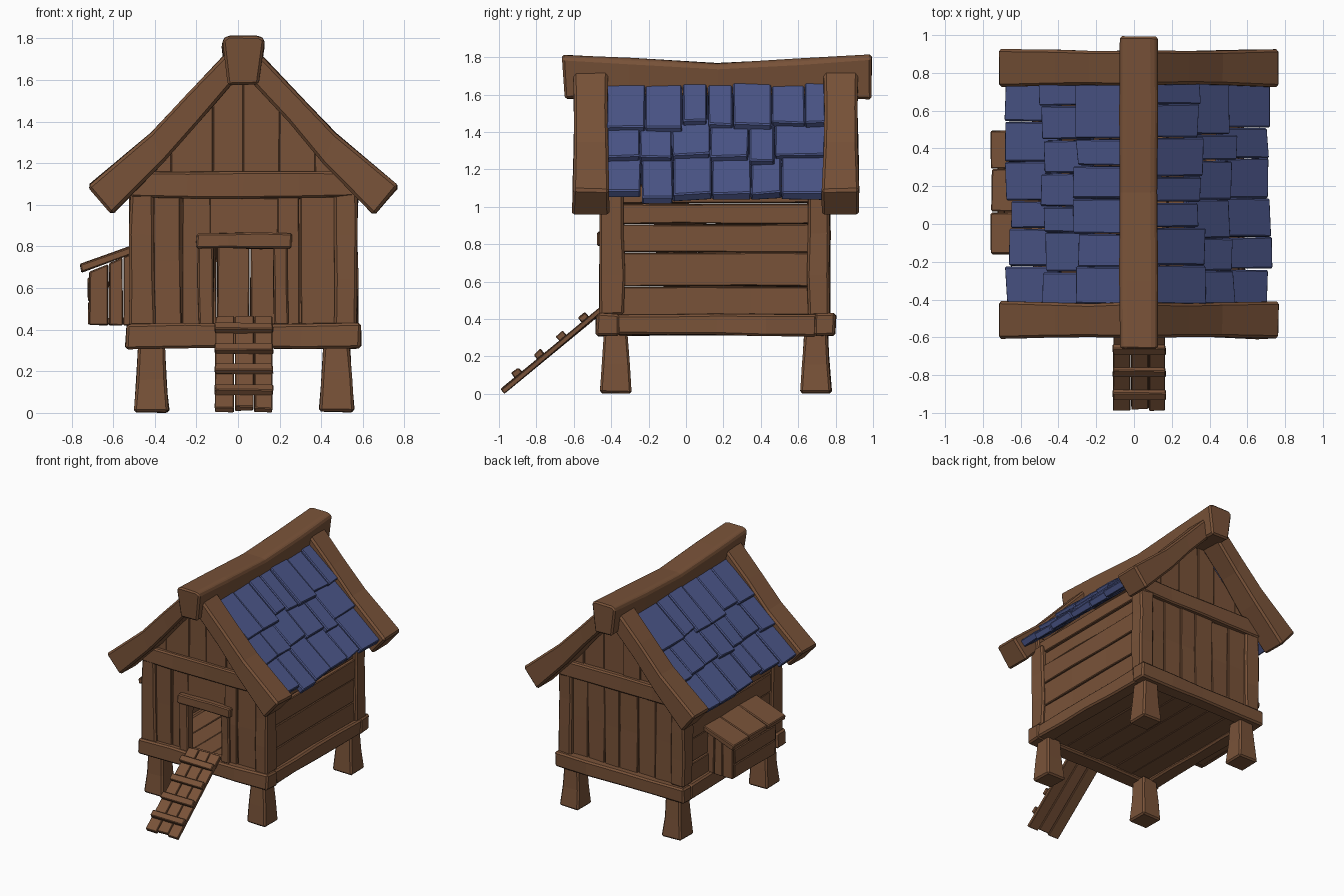
import bpy, bmesh, random
from mathutils import Vector

if "Cube" in bpy.data.objects:
    bpy.data.objects.remove(bpy.data.objects["Cube"])

random.seed(7)
CX = 0.025                                   # symmetry plane of the hut


def material(name, rgb):
    m = bpy.data.materials.new(name)
    m.diffuse_color = (*rgb, 1)
    m.use_nodes = True
    m.node_tree.nodes["Principled BSDF"].inputs["Base Color"].default_value = m.diffuse_color
    return m


WOOD = material("brown wood", (0.19, 0.085, 0.040))
BLUE = material("blue shingle", (0.072, 0.095, 0.255))


def loft(bm, rings, jitter=0.004):
    """Skin a closed solid through rings of equal point count."""
    rows = [[bm.verts.new(Vector(p) + Vector([random.uniform(-jitter, jitter) for _ in range(3)]))
             for p in ring] for ring in rings]
    n = len(rows[0])
    for a, b in zip(rows, rows[1:]):
        for i in range(n):
            bm.faces.new((a[i], a[(i + 1) % n], b[(i + 1) % n], b[i]))
    bm.faces.new(rows[0])
    bm.faces.new(rows[-1])


def box(bm, x, y, z, axis=2, cuts=1, jitter=0.004):
    """Hand-hewn block; axis is its length, cuts the number of wobbly sections."""
    rng = (x, y, z)
    u, v = [i for i in range(3) if i != axis]
    rings = []
    for k in range(cuts + 1):
        t = rng[axis][0] + (rng[axis][1] - rng[axis][0]) * k / cuts
        ring = []
        for a, b in ((0, 0), (1, 0), (1, 1), (0, 1)):
            p = [0, 0, 0]
            p[axis], p[u], p[v] = t, rng[u][a], rng[v][b]
            ring.append(p)
        rings.append(ring)
    loft(bm, rings, jitter)


def finish(bm, name, mat=WOOD, bevel=0.008):
    bmesh.ops.recalc_face_normals(bm, faces=bm.faces)
    me = bpy.data.meshes.new(name)
    bm.to_mesh(me)
    bm.free()
    me.materials.append(mat)
    ob = bpy.data.objects.new(name, me)
    bpy.context.collection.objects.link(ob)
    if bevel:
        mod = ob.modifiers.new("worn edges", "BEVEL")
        mod.width, mod.segments, mod.limit_method = bevel, 1, 'ANGLE'
    return ob


def mirror_x(x, side):
    return CX + side * (x - CX)


# Tapered legs
bm = bmesh.new()
for cx in (-0.415, 0.475):
    for cy in (-0.375, 0.695):
        loft(bm, [[(cx + sx * w, cy + sy * w, z) for sx, sy in ((-1, -1), (1, -1), (1, 1), (-1, 1))]
                  for z, w in ((0.004, 0.085), (0.16, 0.072), (0.33, 0.062))])
finish(bm, "legs", bevel=0.012)

# Floor frame and floor boards
bm = bmesh.new()
for y in ((-0.48, -0.36), (0.69, 0.80)):
    box(bm, (-0.54, 0.59), y, (0.31, 0.43), 0, 4, 0.006)
for x in ((-0.535, -0.42), (0.47, 0.585)):
    box(bm, x, (-0.37, 0.70), (0.312, 0.428), 1, 4, 0.006)
finish(bm, "floor_frame", bevel=0.012)
bm = bmesh.new()
for i in range(6):
    x0 = -0.43 + i * 0.152
    box(bm, (x0, x0 + 0.150), (-0.38, 0.71), (0.335, 0.415), 1, 2, 0.003)
finish(bm, "floor_boards", bevel=0.004)

# Corner posts
bm = bmesh.new()
for x in ((-0.52, -0.40), (0.46, 0.575)):
    for y in ((-0.46, -0.33), (0.65, 0.77)):
        box(bm, x, y, (0.42, 1.07), 2, 3, 0.006)
finish(bm, "corner_posts", bevel=0.012)

# Front wall planks around the doorway
bm = bmesh.new()
for x0, x1 in ((-0.41, -0.275), (-0.27, -0.13), (0.19, 0.295), (0.30, 0.47)):
    box(bm, (x0, x1), (-0.435 + random.uniform(-0.008, 0.008), -0.39), (0.42, 1.05), 2, 2)
box(bm, (-0.14, 0.20), (-0.43, -0.392), (0.82, 1.05), 0)
finish(bm, "front_wall", bevel=0.005)

# Door frame
bm = bmesh.new()
for x in ((-0.19, -0.115), (0.17, 0.24)):
    box(bm, x, (-0.46, -0.385), (0.42, 0.80), 2, 2)
box(bm, (-0.20, 0.26), (-0.475, -0.38), (0.79, 0.865), 0, 3)
finish(bm, "door_frame", bevel=0.008)

# Back wall planks
bm = bmesh.new()
edges = (-0.41, -0.25, -0.10, 0.06, 0.19, 0.34, 0.47)
for x0, x1 in zip(edges, edges[1:]):
    box(bm, (x0, x1 - 0.005), (0.70, 0.743 + random.uniform(-0.008, 0.008)), (0.42, 1.05), 2, 2)
finish(bm, "back_wall", bevel=0.005)

# Side walls of horizontal planks
edges = (0.42, 0.575, 0.76, 0.91, 1.02, 1.12)
for side, name in ((1, "right_wall"), (-1, "left_wall")):
    bm = bmesh.new()
    for z0, z1 in zip(edges, edges[1:]):
        xs = sorted((mirror_x(0.50, side), mirror_x(0.55 + random.uniform(-0.008, 0.008), side)))
        box(bm, xs, (-0.40, 0.72), (z0, z1 - 0.005), 1, 3)
    finish(bm, name, bevel=0.005)


# Gable planks, cut to the roof line
def roof_z(x):
    return 1.64 - 1.03 * abs(x - CX)


edges = (-0.50, -0.32, -0.12, CX, 0.20, 0.37, 0.55)
for name, y0, y1 in (("front_gable", -0.43, -0.39), ("back_gable", 0.70, 0.74)):
    bm = bmesh.new()
    for a, b in zip(edges, edges[1:]):
        dy = random.uniform(-0.006, 0.006)
        loft(bm, [[(a, y, 1.03), (b, y, 1.03), (b, y, roof_z(b)), (a, y, roof_z(a))]
                  for y in (y0 + dy, y1 + dy)], 0.002)
    finish(bm, name, bevel=0.004)

# Cross beams under the gables
for name, y in (("front_tie_beam", (-0.465, -0.38)), ("back_tie_beam", (0.69, 0.775))):
    bm = bmesh.new()
    box(bm, (-0.515, 0.565), y, (1.035, 1.16), 0, 4, 0.005)
    finish(bm, name, bevel=0.010)

# Sagging ridge beam
bm = bmesh.new()
loft(bm, [[(-0.05, y + e, b), (0.10, y + e, b), (0.128, y, t - 0.02), (0.10, y, t),
           (-0.05, y, t), (-0.078, y, t - 0.02)]
          for y, t, b, e in ((-0.665, 1.815, 1.575, 0.02), (-0.30, 1.795, 1.59, 0), (0.17, 1.768, 1.60, 0),
                             (0.60, 1.79, 1.59, 0), (0.993, 1.815, 1.575, 0))], 0.004)
finish(bm, "ridge_beam", bevel=0.012)

# Curved barge boards at both roof ends
for end, y0, y1 in (("front", -0.60, -0.415), ("back", 0.735, 0.92)):
    for side, label in ((1, "right"), (-1, "left")):
        bm = bmesh.new()
        rings = []
        for (ox, oz), (ix, iz), w in (((0.07, 1.765), (0.04, 1.62), 0.0), ((0.29, 1.535), (0.24, 1.40), -0.004),
                                      ((0.47, 1.345), (0.41, 1.20), 0.0), ((0.775, 1.09), (0.655, 0.95), 0.008)):
            ox, ix = mirror_x(ox, side), mirror_x(ix, side)
            rings.append([(ox, y0 - w, oz), (ox, y1 + w, oz), (ix, y1 + w, iz), (ix, y0 - w, iz)])
        loft(bm, rings, 0.004)
        finish(bm, f"{end}_{label}_barge_board", bevel=0.014)

# Shingles in three overlapping courses per slope
COURSES = (((0.07, 1.685), (0.365, 1.445)), ((0.28, 1.475), (0.535, 1.265)), ((0.45, 1.290), (0.72, 1.075)))
for side, label in ((1, "right"), (-1, "left")):
    bm = bmesh.new()
    for (xa, za), (xb, zb) in COURSES:
        y = -0.425
        while y < 0.74:
            w = random.uniform(0.13, 0.215)
            y1 = 0.745 if y + w > 0.65 else y + w
            s, h = random.uniform(-0.028, 0.022), random.uniform(-0.008, 0.006)
            rings = []
            for yy in (y + 0.002, y1 - 0.002):
                k = s + random.uniform(-0.006, 0.006)
                top = [(xa, za + h), (xb + k, zb - 0.8 * k + h)]
                prof = top + [(top[1][0] - 0.034, top[1][1] - 0.04), (xa - 0.02, za - 0.05)]
                rings.append([(mirror_x(px, side), yy, pz) for px, pz in prof])
            loft(bm, rings, 0.004)
            y = y1
    finish(bm, f"{label}_roof_shingles", BLUE, bevel=0.007)

# Nest box on the left side
bm = bmesh.new()
for y0, y1 in ((-0.10, -0.065), (0.405, 0.44)):
    for a, b in ((-0.715, -0.625), (-0.62, -0.555), (-0.55, -0.48)):
        loft(bm, [[(a, y, 0.422), (b, y, 0.422), (b, y, 0.76 + (b + 0.52) * 0.42), (a, y, 0.76 + (a + 0.52) * 0.42)]
                  for y in (y0, y1)], 0.003)
for z in ((0.425, 0.535), (0.54, 0.65)):
    box(bm, (-0.72, -0.685), (-0.085, 0.425), z, 1, 2, 0.003)
box(bm, (-0.70, -0.48), (-0.08, 0.42), (0.425, 0.455), 1)
finish(bm, "nest_box", bevel=0.005)

# Sloping nest box lid
bm = bmesh.new()
for y0, y1 in ((-0.16, 0.06), (0.065, 0.29), (0.295, 0.495)):
    k = random.uniform(-0.006, 0.006)
    loft(bm, [[(-0.755 + k, y, 0.675), (-0.48, y, 0.775), (-0.48, y, 0.815), (-0.76 + k, y, 0.715)]
              for y in (y0, y1)], 0.003)
finish(bm, "nest_box_lid", bevel=0.006)

# Entrance ramp with ragged boards and cross slats
TOP, LOW = Vector((0, -0.455, 0.465)), Vector((0, -0.99, 0.022))
NORMAL = Vector((0, -0.64, 0.77))


def ramp_bar(bm, x0, x1, t0, t1, n0, n1):
    rings = []
    for x in (x0, x1):
        rings.append([TOP.lerp(LOW, t) + NORMAL * n + Vector((x, 0, 0))
                      for t, n in ((t0, n0), (t1, n0), (t1, n1), (t0, n1))])
    loft(bm, rings, 0.003)


bm = bmesh.new()
for x0, x1, t in ((-0.11, -0.02, 1.0), (-0.016, 0.075, 0.985), (0.079, 0.165, 1.0)):
    ramp_bar(bm, x0, x1, 0, t, -0.028, 0.002)
finish(bm, "ramp_boards", bevel=0.004)
bm = bmesh.new()
for i in range(4):
    t = 0.12 + i * 0.222
    ramp_bar(bm, -0.112, 0.168, t, t + 0.07, -0.002, 0.032)
finish(bm, "ramp_slats", bevel=0.005)
